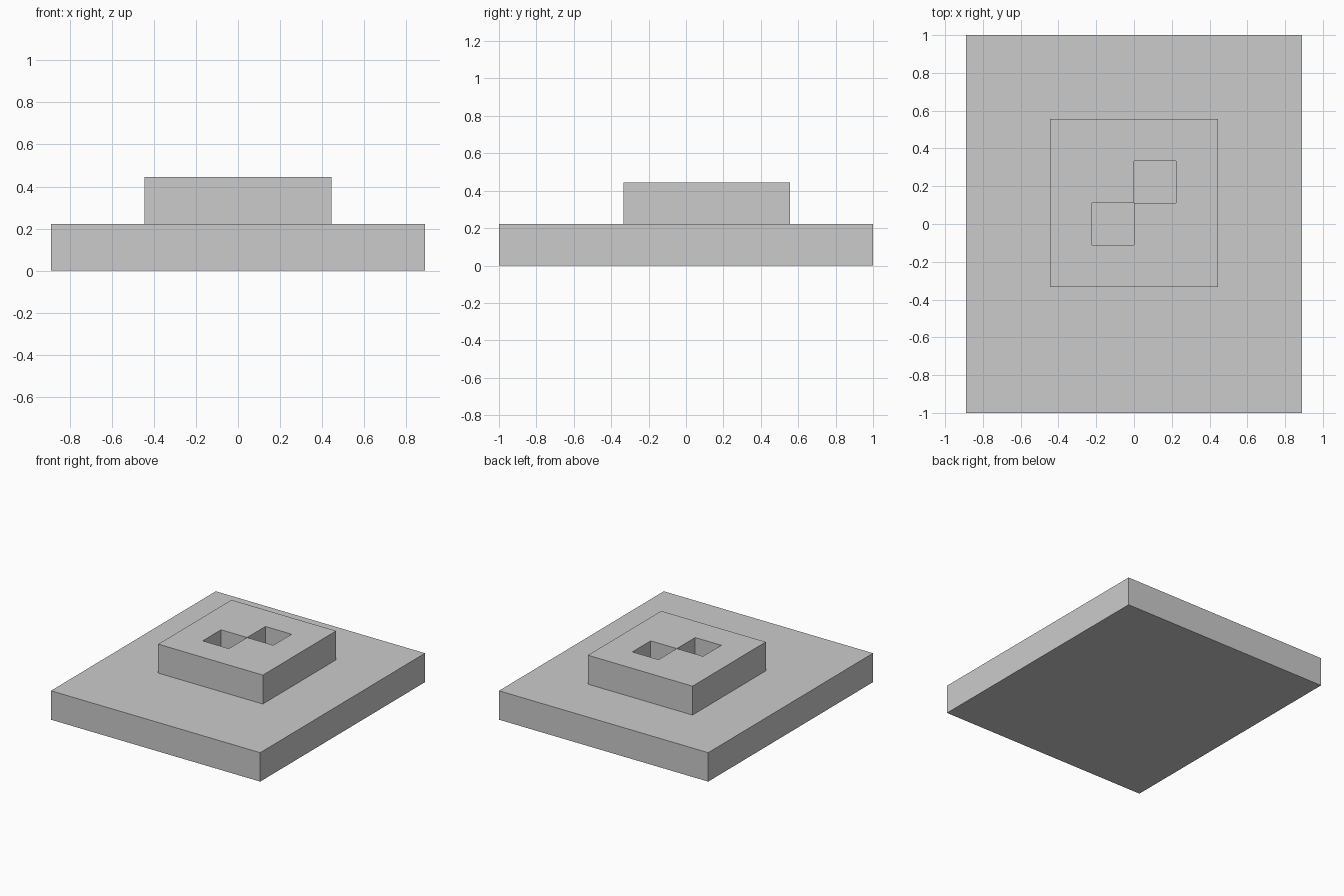
import bpy, bmesh
from mathutils import Matrix, Vector

if "Cube" in bpy.data.objects:
    bpy.data.objects.remove(bpy.data.objects["Cube"])

U = 2 / 9  # grid module: every dimension is a multiple of this


def add_object(name, bm):
    bmesh.ops.recalc_face_normals(bm, faces=bm.faces[:])
    mesh = bpy.data.meshes.new(name)
    bm.to_mesh(mesh)
    bm.free()
    obj = bpy.data.objects.new(name, mesh)
    bpy.context.collection.objects.link(obj)
    return obj


# Base slab: 8 x 9 x 1 modules
bm = bmesh.new()
bmesh.ops.create_cube(bm, size=1, matrix=Matrix.Translation((0, 0, U / 2)) @ Matrix.Diagonal((8 * U, 9 * U, U, 1)))
add_object("base_slab", bm)

# Raised block: 4 x 4 modules with two diagonal square pockets down to the slab
bm = bmesh.new()
bmesh.ops.create_grid(bm, x_segments=4, y_segments=4, size=2 * U)
pockets = [(0.5, 0.5), (-0.5, -0.5)]
holes = [f for f in bm.faces for px, py in pockets
         if (f.calc_center_median() - Vector((px * U, py * U, 0))).length < U / 4]
bmesh.ops.delete(bm, geom=holes, context='FACES')
top = bmesh.ops.extrude_face_region(bm, geom=bm.faces[:])["geom"]
bmesh.ops.translate(bm, vec=(0, 0, U), verts=[g for g in top if isinstance(g, bmesh.types.BMVert)])
block = add_object("raised_block", bm)
block.location = (0, U / 2, U)
